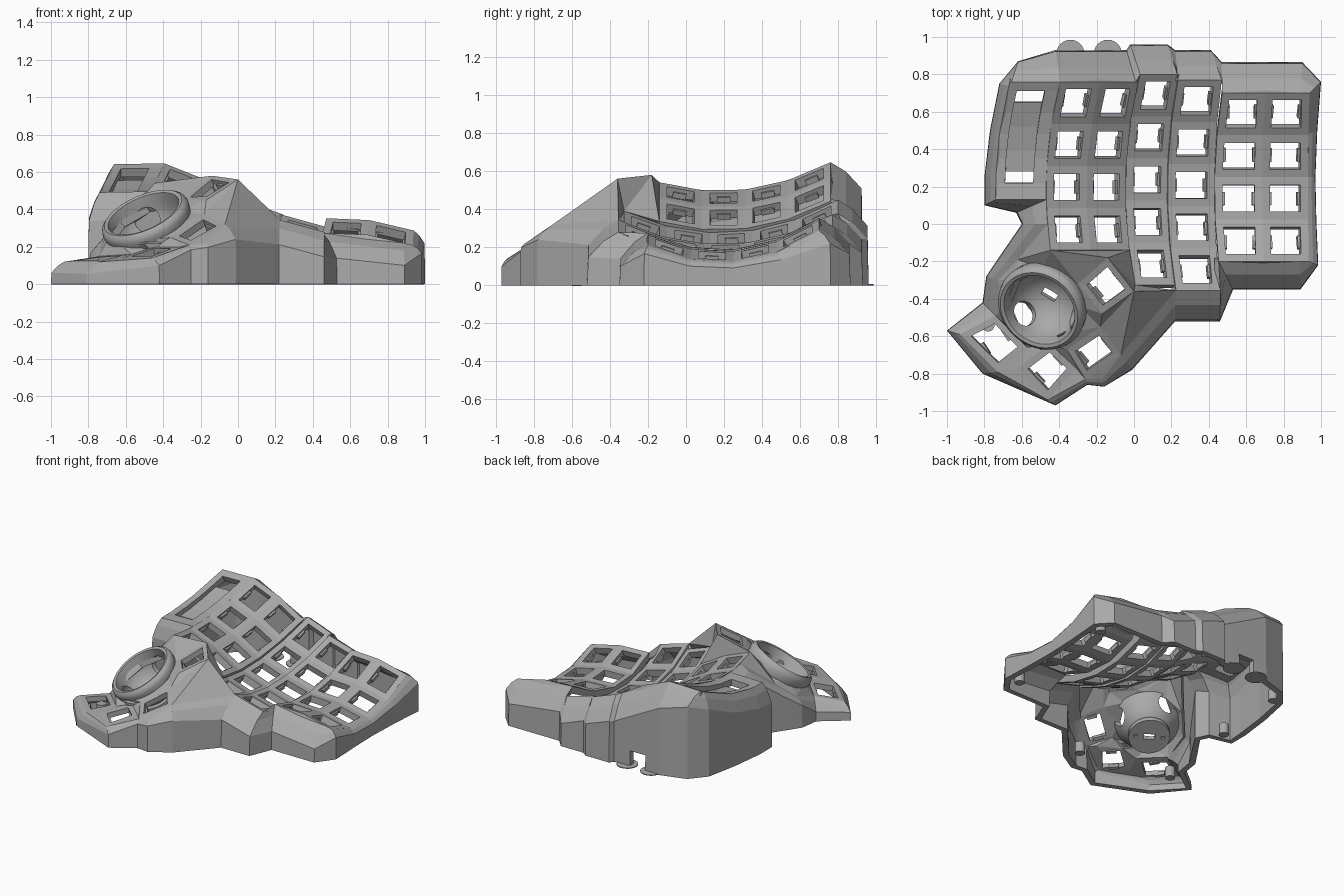
import bpy, bmesh, math
from mathutils import Vector, Matrix

if "Cube" in bpy.data.objects:
    bpy.data.objects.remove(bpy.data.objects["Cube"])

GREY = (0.4, 0.4, 0.4, 1)
mat = bpy.data.materials.new("matte grey")
mat.use_nodes = True
mat.diffuse_color = GREY
mat.node_tree.nodes["Principled BSDF"].inputs["Base Color"].default_value = GREY


def finish(name, bm, thickness=0, smooth=False):
    """Turn a bmesh into an object, optionally thickened inward."""
    mesh = bpy.data.meshes.new(name)
    bm.to_mesh(mesh)
    bm.free()
    obj = bpy.data.objects.new(name, mesh)
    bpy.context.collection.objects.link(obj)
    mesh.materials.append(mat)
    if thickness:
        mod = obj.modifiers.new("shell", 'SOLIDIFY')
        mod.thickness, mod.offset = thickness, -1
    if smooth:
        bpy.ops.object.select_all(action='DESELECT')
        obj.select_set(True)
        bpy.context.view_layer.objects.active = obj
        bpy.ops.object.shade_smooth_by_angle(angle=math.radians(35))
    return obj


def cut(obj, cutter):
    mod = obj.modifiers.new("cut", 'BOOLEAN')
    mod.operation, mod.solver, mod.object = 'DIFFERENCE', 'EXACT', cutter
    cutter.hide_render = cutter.hide_viewport = True


def cylinder(bm, radius, depth, matrix, sides=24):
    bmesh.ops.create_cone(bm, cap_ends=True, segments=sides, radius1=radius,
                          radius2=radius, depth=depth, matrix=matrix)


def aim(origin, axis):
    """Matrix placed at origin with its z along the axis."""
    return Matrix.Translation(origin) @ axis.to_track_quat('Z', 'Y').to_matrix().to_4x4()


# Key well surface: x, height and sideways lean at each column boundary
EDGES = [(-.74, .49, .5), (-.47, .495, .5), (-.255, .41, .5), (-.045, .29, .45),
         (.18, .215, .35), (.43, .15, .25), (.685, .14, .1), (.93, .085, .05)]
# Column drop and bow: normal, sunken middle finger, raised little finger
BASE, LOW, HIGH = (0, .45), (.015, .45), (-.035, .62)


def surf(x, y, level=BASE, sink=0):
    """Point on the curved, tented key well."""
    for a, b in zip(EDGES, EDGES[1:]):
        if x <= b[0]:
            break
    t = (x - a[0]) / (b[0] - a[0])
    drop, bow = level
    rise = bow * (y - .18) ** 2
    lean = a[2] + t * (b[2] - a[2])
    return Vector((x + lean * rise, y, a[1] + t * (b[1] - a[1]) + rise - drop - sink))


def strip(bm, x0, x1, ys, level=BASE, sink=0):
    rows = [[bm.verts.new(surf(x, y, level, sink)) for x in (x0, x1)] for y in ys]
    return [bm.faces.new((a[0], a[1], b[1], b[0])) for a, b in zip(rows, rows[1:])]


clips = bmesh.new()


def open_keys(bm, faces, margin):
    """Open a square switch hole in each face and add its two side clips."""
    bm.normal_update()
    for f in faces:
        v = [x.co.copy() for x in f.verts]
        n = f.normal.copy()
        across = (v[1] + v[2] - v[0] - v[3]) / 2
        half = across.length / 2 - margin
        across.normalize()
        rot = Matrix((across, n.cross(across), n)).transposed().to_4x4()
        for side in (-1, 1):
            pos = f.calc_center_median() + across * side * half - n * .035
            bmesh.ops.create_cube(clips, size=1, matrix=Matrix.Translation(pos) @ rot
                                  @ Matrix.Diagonal((.025, .07, .03, 1)))
    bmesh.ops.inset_individual(bm, faces=faces, thickness=margin, use_even_offset=True)
    bmesh.ops.delete(bm, geom=faces, context='FACES')


# Finger key columns: name, front y, key count, level
COLUMNS = [("inner", -.14, 4, BASE), ("index", -.14, 4, BASE), ("middle", -.325, 5, LOW),
           ("ring", -.355, 5, BASE), ("little", -.2, 4, HIGH), ("outer", -.2, 4, HIGH)]
PITCH = .225
for (name, front, count, level), a, b in zip(COLUMNS, EDGES[1:], EDGES[2:]):
    bm = bmesh.new()
    faces = strip(bm, a[0], b[0], [front + PITCH * i for i in range(count + 1)], level)
    open_keys(bm, faces, .042)
    finish(name + "_key_column", bm, .05)

# Side panel framing a long slot, with a recessed floor
slot_ys = [.22, .35, .48, .6, .71]
panel_ys = [.13] + slot_ys + [.76]
bm = bmesh.new()
strip(bm, -.74, -.69, panel_ys)
strip(bm, -.54, -.47, panel_ys)
strip(bm, -.69, -.54, panel_ys[:2])
strip(bm, -.69, -.54, panel_ys[-2:])
bmesh.ops.remove_doubles(bm, verts=bm.verts, dist=.0005)
finish("side_panel", bm, .05)
bm = bmesh.new()
strip(bm, -.7, -.53, [.28, .4, .52, .65], sink=.035)
finish("slot_floor", bm, .015)

# Thumb cluster corner points
POINTS = {
    'a': (-.14, -.18, .58), 'b': (0, -.36, .56), 'c': (-.17, -.48, .45), 'd': (-.3, -.32, .45),
    'e': (-.18, -.55, .37), 'f': (-.07, -.7, .32), 'g': (-.26, -.83, .21), 'h': (-.36, -.67, .25),
    'i': (-.45, -.64, .2), 'j': (-.31, -.77, .2), 'k': (-.46, -.94, .14), 'l': (-.62, -.77, .14),
    'm': (-.74, -.49, .15), 'n': (-.57, -.66, .16), 'o': (-.73, -.79, .12), 'p': (-.93, -.59, .12),
    'q': (-.62, -.19, .33), 'r': (-.73, -.3, .22), 'u': (-.17, -.83, .23),
    's': surf(.18, -.355), 't': surf(-.045, -.325, LOW), 'v': surf(-.47, -.14),
    'w': surf(-.045, -.14), 'x': surf(-.47, 0)}
BALL = Vector((-.49, -.44, .34))
TILT = Vector((-.36, -.42, .83)).normalized()
for i in range(8):
    dx, dy = .2 * math.cos(i * math.pi / 4), .2 * math.sin(i * math.pi / 4)
    POINTS[str(i)] = BALL + Vector((dx, dy, .36 * dx + .44 * dy - .015))

# Thumb cluster skin: four key plates and the facets joining them
bm = bmesh.new()
verts = {key: bm.verts.new(co) for key, co in POINTS.items()}


def facet(keys):
    f = bm.faces.new([verts[k] for k in keys])
    f.normal_update()
    if f.normal.z < 0:
        f.normal_flip()
    return f


plates = [facet(k) for k in "adcb ehgf ilkj mnop".split()]
for keys in ("bce bef bfs bst awt atb avw d0c d10 c0e 07e 7he 76h 6ih hij hjg gjk guf "
             "65i 5ni nil nlo lok 5mn 54m 4rm 43r 3qr 32q 2vq 21v 1dv dav xvq").split():
    facet(keys)
open_keys(bm, plates, .036)
finish("thumb_cluster", bm, .04)
finish("switch_clips", clips)

# Case wall: foot x, y, then the top point on the key well or a thumb corner
WALL = [(.985, -.22, .93, -.2, HIGH), (.975, .02, .93, .02, HIGH), (.97, .25, .93, .25, HIGH),
        (.98, .5, .93, .48, HIGH), (1, .76, .93, .7, HIGH), (.9, .865, .88, .7, HIGH),
        (.47, .865, .43, .7, HIGH), (.41, .93, .43, .77), (.22, .93, .18, .77),
        (.18, .96, .17, .8, LOW), (-.02, .96, -.045, .8, LOW), (-.04, .93, -.06, .76),
        (-.42, .93, -.47, .76), (-.62, .87, -.73, .76), (-.72, .75, -.74, .74),
        (-.77, .5, -.74, .48), (-.8, .25, -.74, .25), (-.8, .1, -.74, .13),
        (-.63, .06, -.47, .13), (-.6, 0, 'x'),
        (-.73, -.19, 'q'), (-.79, -.28, 'r'), (-.81, -.42, 'm'), (-1, -.57, 'p'),
        (-.81, -.8, 'o'), (-.42, -.97, 'k'), (-.25, -.86, 'g'), (-.16, -.87, 'u'),
        (-.01, -.78, 'f'), (.22, -.52, 's'), (.46, -.52, .43, -.355),
        (.53, -.35, .43, -.2, HIGH), (.89, -.35, .88, -.2, HIGH)]
bm = bmesh.new()
loops = []
for x, y, *top in WALL:
    top = Vector(POINTS[top[0]]) if len(top) == 1 else surf(*top)
    foot = Vector((x, y, 0))
    run = (foot - top).xy.length
    slope = 2.3 if x < -.7 and y > 0 else .8    # the tall left side leans less
    loop = [top]
    for t, fall in ((.47, .35), (.96, 1)):
        p = top.lerp(foot, t)
        p.z = max(top.z - fall * slope * run, .02)
        loop.append(p)
    loops.append([bm.verts.new(p) for p in loop + [foot]])
for a, b in zip(loops, loops[1:] + loops[:1]):
    for i in range(3):
        bm.faces.new((a[i + 1], b[i + 1], b[i], a[i]))
bmesh.ops.remove_doubles(bm, verts=bm.verts, dist=.0005)
wall = finish("case_wall", bm, .045)

# Cable doorway in the back wall
bm = bmesh.new()
bmesh.ops.create_cube(bm, size=1, matrix=Matrix.Translation((-.24, .9, .04))
                      @ Matrix.Diagonal((.13, .3, .16, 1)))
cut(wall, finish("doorway_cutter", bm))

# Thin foot discs and screw posts
bm = bmesh.new()
for x in (-.34, -.14):
    cylinder(bm, .075, .006, Matrix.Translation((x, .91, .003)))
finish("foot_discs", bm)
bm = bmesh.new()
for x, y in ((.89, .7), (.87, -.2), (-.64, .74), (-.08, -.68), (-.78, -.54), (-.68, .16)):
    cylinder(bm, .035, .08, Matrix.Translation((x, y, .04)), 16)
finish("screw_posts", bm)

# Ball socket: rounded rim and hollow bowl, turned from a profile
rim = [(.215, -.09), (.24, -.04), (.247, .01), (.24, .035), (.222, .05), (.203, .045)]
arc = [math.pi / 2 * i / 9 for i in range(10)]
profile = rim + [(.195 * math.cos(t), -.195 * math.sin(t)) for t in arc]
profile += [(.225 * math.cos(t), -.225 * math.sin(t)) for t in reversed(arc[3:])]
bm = bmesh.new()
ring = [bm.verts.new((r, 0, z)) for r, z in profile]
edges = [bm.edges.new(e) for e in zip(ring, ring[1:] + ring[:1])]
bmesh.ops.spin(bm, geom=ring + edges, cent=(0, 0, 0), axis=(0, 0, 1),
               angle=math.tau, steps=40, use_merge=False)
bmesh.ops.remove_doubles(bm, verts=bm.verts, dist=.0005)
bmesh.ops.dissolve_degenerate(bm, edges=bm.edges, dist=.0001)
bmesh.ops.recalc_face_normals(bm, faces=bm.faces)
bm.transform(aim(BALL, TILT))
socket = finish("ball_socket", bm, smooth=True)

# Sensor mount under the bowl
seat = aim(BALL, Vector((-.2, -.33, .92)))
bm = bmesh.new()
cylinder(bm, .145, .035, seat @ Matrix.Translation((0, 0, -.212)), 32)
sensor = finish("sensor_mount", bm)

# Three bearing openings, the sensor window and its screw holes
bm = bmesh.new()
first = Vector((-.52, -.21, -.83)).normalized()
for i in range(3):
    out = Matrix.Rotation(i * math.tau / 3, 3, TILT) @ first
    cylinder(bm, .068, .18, aim(BALL + out * .21, out))
cut(socket, finish("bearing_cutter", bm))
bm = bmesh.new()
bmesh.ops.create_cube(bm, size=1, matrix=seat @ Matrix.Translation((0, 0, -.2))
                      @ Matrix.Diagonal((.08, .045, .14, 1)))
window = finish("window_cutter", bm)
bm = bmesh.new()
for x in (-.095, .095):
    cylinder(bm, .014, .04, seat @ Matrix.Translation((x, 0, -.235)), 12)
screw_holes = finish("screw_hole_cutter", bm)
cut(socket, window)
cut(sensor, window)
cut(sensor, screw_holes)
